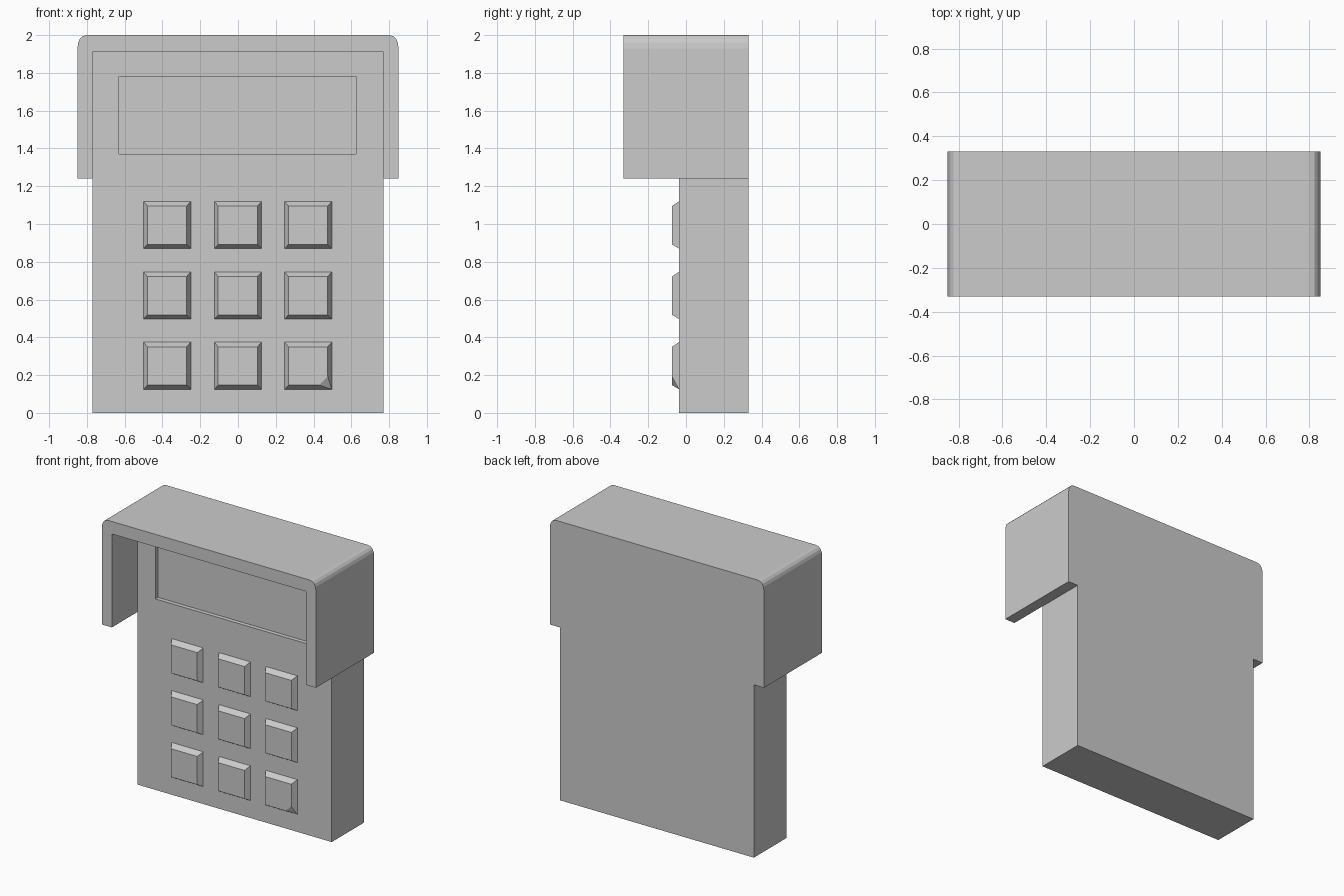
import bpy, bmesh

if "Cube" in bpy.data.objects:
    bpy.data.objects.remove(bpy.data.objects["Cube"])

PANEL, FRONT, BACK = -0.037, -0.33, 0.33
W, HW = 0.77, 0.85          # half widths of the body and the hood
BROW, LID, TOP = 1.24, 1.91, 2.0


def make_object(name, faces):
    """Make a mesh object from faces given as point loops, welding shared corners."""
    bm = bmesh.new()
    for loop in faces:
        bm.faces.new([bm.verts.new(p) for p in loop])
    bmesh.ops.remove_doubles(bm, verts=bm.verts, dist=1e-5)
    bmesh.ops.recalc_face_normals(bm, faces=bm.faces)
    mesh = bpy.data.meshes.new(name)
    bm.to_mesh(mesh)
    bm.free()
    obj = bpy.data.objects.new(name, mesh)
    bpy.context.collection.objects.link(obj)
    return obj


def at(profile, y):
    return [(x, y, z) for x, z in profile]


def walls(path, y0, y1, closed=False):
    """Quads sweeping an x-z path from y0 to y1."""
    ends = path[1:] + path[:1] if closed else path[1:]
    return [at([a, b], y0) + at([b, a], y1) for a, b in zip(path, ends)]


def rect(x0, x1, z0, z1):
    return [(x0, z0), (x1, z0), (x1, z1), (x0, z1)]


def ring(outer, inner, y0, y1):
    n = len(outer)
    return [at([outer[i], outer[(i + 1) % n]], y0) +
            at([inner[(i + 1) % n], inner[i]], y1) for i in range(n)]


# Casing: body slab and overhanging hood as one closed shell
corner = [(HW, BROW), (HW, 1.93), (0.846, 1.96), (0.838, 1.98), (0.824, 1.994), (0.80, TOP)]
arch = corner + [(-x, z) for x, z in reversed(corner)]
opening = [(-W, BROW), (-W, LID), (W, LID), (W, BROW)]
foot = [(-W, BROW), (-W, 0), (W, 0), (W, BROW)]
screen = rect(-0.63, 0.625, 1.37, 1.78)

faces = [at(arch + foot, BACK), at(arch + opening, FRONT)]
faces += walls(arch, FRONT, BACK)
faces += walls(opening, FRONT, PANEL)
faces += walls(foot, PANEL, BACK)
for s in (-1, 1):           # undersides of the hood cheeks
    faces.append([(s * W, FRONT, BROW), (s * W, PANEL, BROW), (s * W, BACK, BROW),
                  (s * HW, BACK, BROW), (s * HW, FRONT, BROW)])

# Front panel with the recessed screen
faces.append(at(rect(-W, W, 0, BROW), PANEL))
faces += ring(rect(-W, W, BROW, LID), screen, PANEL, PANEL)
faces += walls(screen, PANEL, PANEL + 0.03, closed=True)
faces.append(at(screen, PANEL + 0.03))
make_object("casing", faces)

# Keypad: bevelled keys, the last one with a chipped corner
KEY_Y = -0.074
for r, cz in enumerate((0.995, 0.622, 0.25)):
    for c, cx in enumerate((-0.375, 0.0, 0.372)):
        base = rect(cx - 0.125, cx + 0.125, cz - 0.125, cz + 0.125)
        cap = rect(cx - 0.105, cx + 0.103, cz - 0.103, cz + 0.1)
        if (r, c) == (2, 2):
            (x, z) = cap[1]
            a, b = (x - 0.045, z), (x, z + 0.045)
            sides = ring(base, cap, PANEL, KEY_Y)
            sides[0] = at(base[:2], PANEL) + at([a, cap[0]], KEY_Y)
            sides[1] = at(base[1:3], PANEL) + at([cap[2], b], KEY_Y)
            sides.append(at([base[1]], PANEL) + at([b, a], KEY_Y))
            cap[1:2] = [a, b]
        else:
            sides = ring(base, cap, PANEL, KEY_Y)
        make_object(f"key_{r + 1}_{c + 1}", sides + [at(cap, KEY_Y)])
